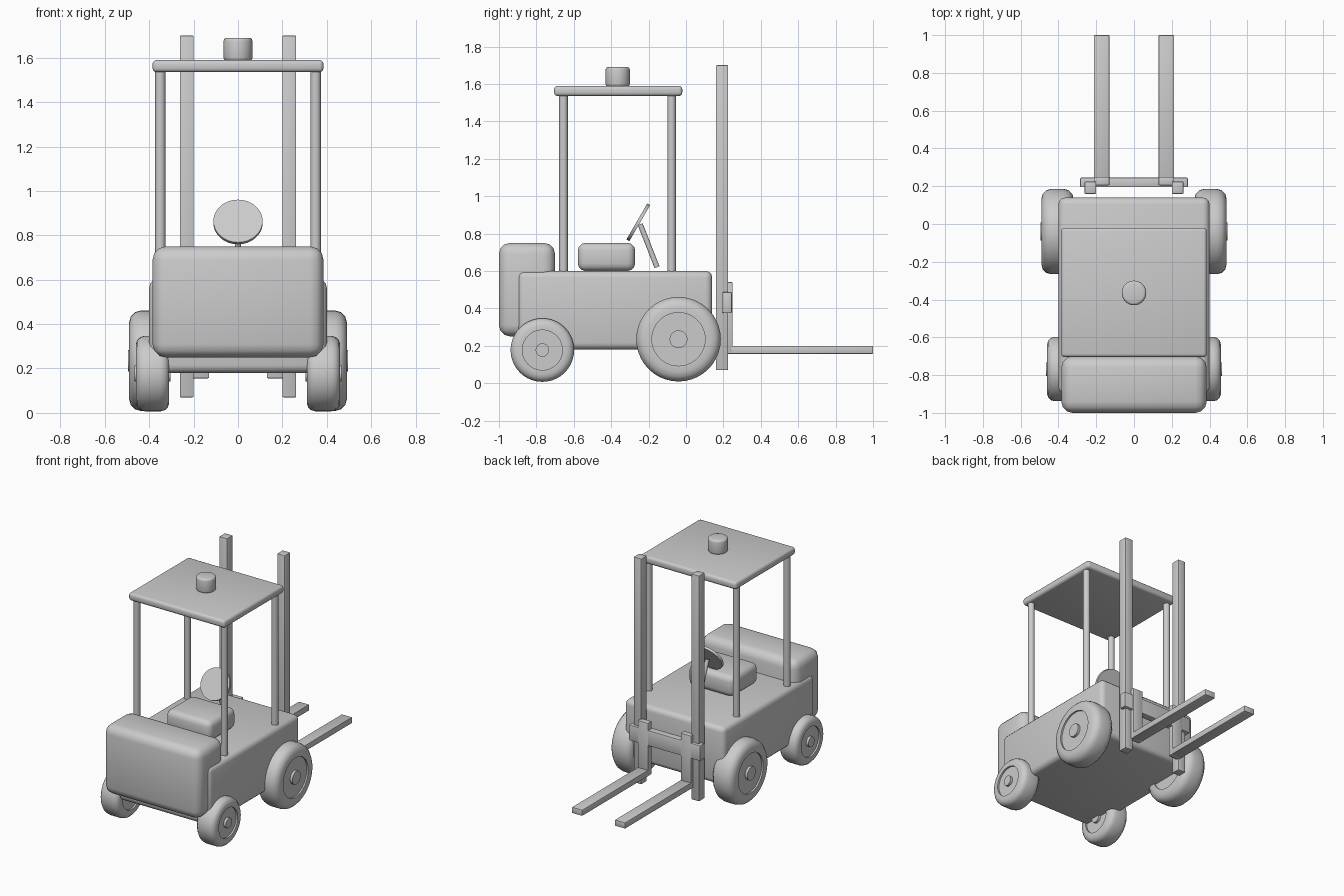
import bpy, bmesh, math
from mathutils import Vector, Matrix

cube = bpy.data.objects.get("Cube")
if cube:
    bpy.data.objects.remove(cube, do_unlink=True)

GREY = (0.6, 0.6, 0.6, 1)
grey = bpy.data.materials.new("plain_grey")
grey.use_nodes = True
grey.diffuse_color = GREY
grey.node_tree.nodes["Principled BSDF"].inputs["Base Color"].default_value = GREY


def finish(name, bm, bevel=0, segments=2):
    """Turn a bmesh into a smooth-shaded object, with optional rounded edges."""
    bmesh.ops.recalc_face_normals(bm, faces=bm.faces)
    mesh = bpy.data.meshes.new(name)
    bm.to_mesh(mesh)
    bm.free()
    mesh.materials.append(grey)
    obj = bpy.data.objects.new(name, mesh)
    bpy.context.collection.objects.link(obj)
    bpy.ops.object.select_all(action="DESELECT")
    obj.select_set(True)
    bpy.context.view_layer.objects.active = obj
    if bevel:
        mod = obj.modifiers.new("rounded_edges", "BEVEL")
        mod.width, mod.segments = bevel, segments
        mod.limit_method, mod.angle_limit = "ANGLE", math.radians(40)
        bpy.ops.object.modifier_apply(modifier=mod.name)
    bpy.ops.object.shade_smooth_by_angle(angle=math.radians(35))
    return obj


def box(name, x, y, z, bevel=0.005, segments=2):
    """Box from (min, max) pairs along each axis."""
    bm = bmesh.new()
    bmesh.ops.create_cube(bm, size=1)
    for v in bm.verts:
        v.co = [lo + (c + 0.5) * (hi - lo) for c, (lo, hi) in zip(v.co, (x, y, z))]
    return finish(name, bm, bevel, segments)


def rod(name, start, end, radius, bevel=0, sides=32):
    """Cylinder running between two points."""
    a, b = Vector(start), Vector(end)
    turn = (b - a).to_track_quat("Z", "Y").to_matrix().to_4x4()
    bm = bmesh.new()
    bmesh.ops.create_cone(bm, cap_ends=True, segments=sides, radius1=radius, radius2=radius,
                          depth=(b - a).length, matrix=Matrix.Translation((a + b) / 2) @ turn)
    return finish(name, bm, bevel, 3)


def wheel(name, side, x_in, x_out, y, z, radius):
    """Lathe a tyre with a recessed rim and a raised hub around the axle."""
    rim, hub, edge, dip = radius * 0.63, radius * 0.21, radius * 0.23, 0.012
    half = [(0, x_out + 0.006), (hub, x_out + 0.006), (hub, x_out - dip),
            (rim, x_out - dip), (rim, x_out)]
    for i in range(4):
        a = math.radians(30 * i)
        half.append((radius - edge + edge * math.sin(a), x_out - edge * (1 - math.cos(a))))
    middle = x_in + x_out
    profile = half + [(r, middle - x) for r, x in reversed(half)]
    bm = bmesh.new()
    verts = [bm.verts.new((side * x, y + r, z)) for r, x in profile]
    edges = [bm.edges.new(pair) for pair in zip(verts, verts[1:])]
    bmesh.ops.spin(bm, geom=verts + edges, cent=(0, y, z), axis=(1, 0, 0),
                   angle=math.tau, steps=40, use_merge=False)
    bmesh.ops.remove_doubles(bm, verts=bm.verts, dist=0.0001)
    return finish(name, bm)


# Chassis, counterweight and seat
box("body", (-0.40, 0.40), (-0.90, 0.14), (0.18, 0.60), 0.035, 3)
box("counterweight", (-0.385, 0.385), (-1.0, -0.70), (0.25, 0.75), 0.06, 3)
box("seat", (-0.18, 0.18), (-0.578, -0.272), (0.60, 0.75), 0.04, 3)

# Steering
rod("steering_column", (0, -0.155, 0.62), (0, -0.245, 0.85), 0.014)
hub, tilt = Vector((0, -0.255, 0.86)), Vector((0, -0.866, 0.5)) * 0.009
rod("steering_wheel", hub - tilt, hub + tilt, 0.111)

# Overhead guard and beacon
box("roof", (-0.385, 0.385), (-0.705, -0.02), (1.535, 1.59), 0.018, 3)
rod("beacon", (0, -0.365, 1.585), (0, -0.365, 1.69), 0.065, 0.015)

# Lifting carriage
box("carriage_bar", (-0.285, 0.285), (0.195, 0.245), (0.375, 0.487))

# Parts that repeat on each side
for label, s in (("left", 1), ("right", -1)):
    def span(lo, hi):
        return tuple(sorted((s * lo, s * hi)))

    for place, y in (("front", -0.655), ("rear", -0.077)):
        rod(f"{label}_{place}_post", (s * 0.35, y, 0.58), (s * 0.35, y, 1.55), 0.023)
    wheel(f"{label}_drive_wheel", s, 0.32, 0.49, -0.04, 0.235, 0.226)
    wheel(f"{label}_steer_wheel", s, 0.31, 0.46, -0.768, 0.177, 0.17)
    box(f"{label}_mast", span(0.20, 0.262), (0.16, 0.225), (0.07, 1.70))
    box(f"{label}_fork_shank", span(0.13, 0.213), (0.205, 0.249), (0.156, 0.54))
    box(f"{label}_fork", span(0.13, 0.213), (0.205, 1.0), (0.156, 0.20))
